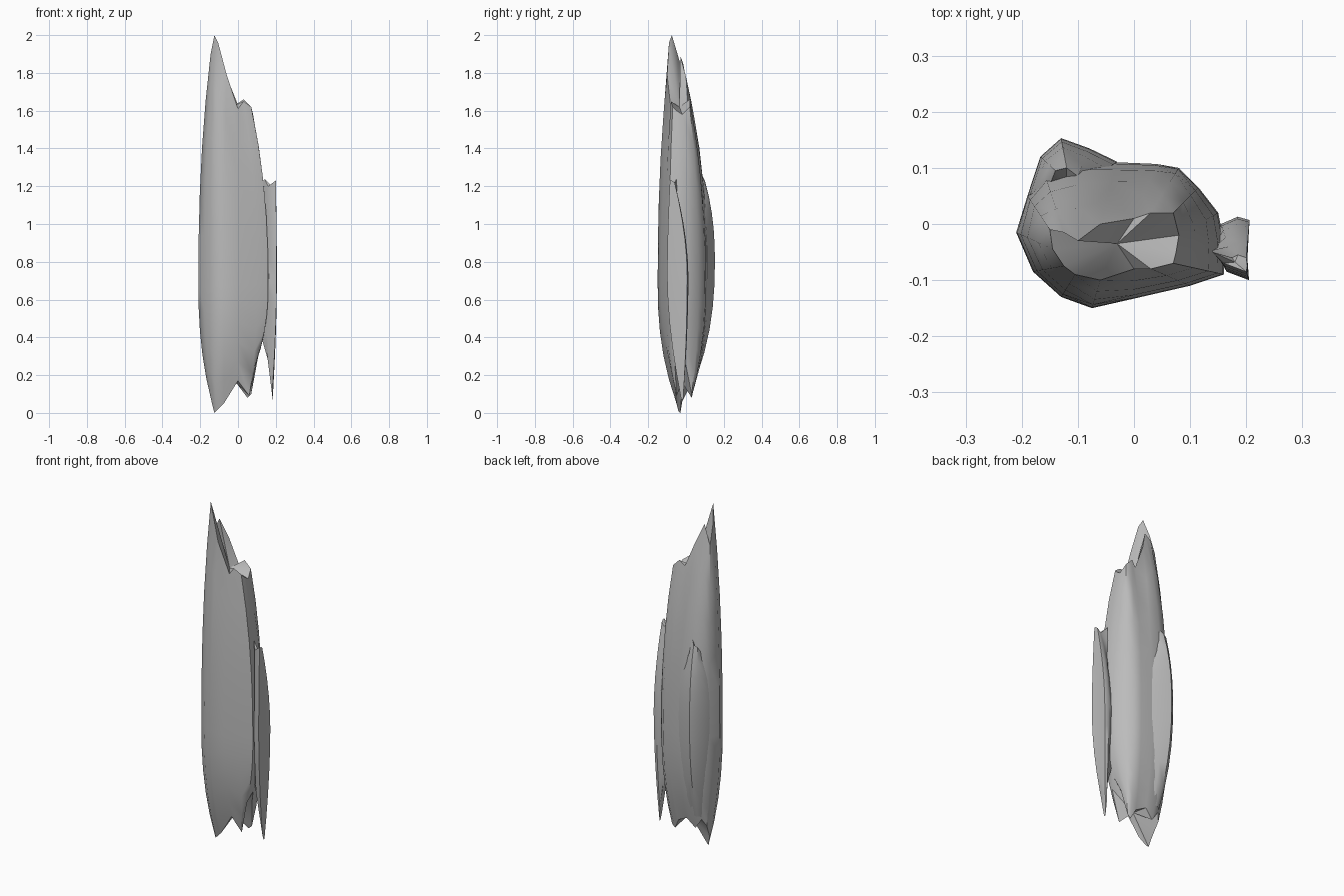
import bpy, bmesh, math

cube = bpy.data.objects.get("Cube")
if cube:
    bpy.data.objects.remove(cube, do_unlink=True)

stone = bpy.data.materials.new("grey stone")
stone.use_nodes = True
stone.diffuse_color = (0.5, 0.5, 0.5, 1)
stone.node_tree.nodes["Principled BSDF"].inputs["Base Color"].default_value = (0.5, 0.5, 0.5, 1)


def shard(name, columns, waist_z, top_mid, low_mid, power=2.3, steps=5):
    """Loft bulging columns: each has a waist (x, y), a top point and a bottom point."""
    bm = bmesh.new()
    rows = []
    for (wx, wy), top, low in columns:
        col = []
        for end, order in ((low, range(steps + 1)), (top, range(steps - 1, -1, -1))):
            for i in order:
                s = i / steps                          # 0 at the tip, 1 at the waist
                b = 1 - (1 - s) ** power
                col.append(bm.verts.new((end[0] + (wx - end[0]) * b,
                                         end[1] + (wy - end[1]) * b,
                                         end[2] + (waist_z - end[2]) * s)))
        rows.append(col)
    hi, lo = bm.verts.new(top_mid), bm.verts.new(low_mid)
    for a, b in zip(rows, rows[1:] + rows[:1]):
        for k in range(len(a) - 1):
            bm.faces.new((a[k], a[k + 1], b[k + 1], b[k]))
        # broken ends
        bm.faces.new((a[-1], hi, b[-1]))
        bm.faces.new((b[0], lo, a[0]))
    bmesh.ops.recalc_face_normals(bm, faces=bm.faces)
    mesh = bpy.data.meshes.new(name)
    bm.to_mesh(mesh)
    bm.free()
    obj = bpy.data.objects.new(name, mesh)
    bpy.context.collection.objects.link(obj)
    mesh.materials.append(stone)
    bpy.ops.object.select_all(action='DESELECT')
    obj.select_set(True)
    bpy.context.view_layer.objects.active = obj
    bpy.ops.object.shade_smooth_by_angle(angle=math.radians(40))
    return obj


# Main splinter, going round from the right side by way of the back
shard("main_shard", [
    ((-0.21, -0.015), (-0.145, -0.045, 1.90), (-0.14, -0.02, 0.06)),
    ((-0.19, 0.05), (-0.15, -0.01, 1.78), (-0.15, 0.02, 0.14)),
    ((-0.16, 0.09), (-0.125, -0.015, 1.85), (-0.13, 0.04, 0.18)),
    ((-0.10, 0.115), (-0.10, -0.03, 1.89), (-0.09, 0.04, 0.12)),
    ((-0.03, 0.11), (-0.06, 0.00, 1.78), (-0.04, 0.05, 0.17)),
    ((0.04, 0.107), (0.00, 0.01, 1.63), (0.02, 0.04, 0.14)),
    ((0.08, 0.10), (0.03, 0.02, 1.66), (0.05, 0.03, 0.08)),
    ((0.115, 0.065), (0.07, 0.02, 1.62), (0.07, 0.03, 0.10)),
    ((0.15, 0.02), (0.08, -0.02, 1.58), (0.09, 0.00, 0.25)),
    ((0.16, -0.03), (0.075, -0.05, 1.60), (0.12, -0.03, 0.34)),
    ((0.16, -0.09), (0.07, -0.07, 1.62), (0.10, -0.06, 0.28)),
    ((0.10, -0.11), (0.03, -0.08, 1.65), (0.06, -0.05, 0.09)),
    ((0.00, -0.133), (0.00, -0.08, 1.61), (0.00, -0.06, 0.17)),
    ((-0.075, -0.15), (-0.06, -0.10, 1.79), (-0.075, -0.05, 0.05)),
    ((-0.13, -0.13), (-0.105, -0.09, 1.96), (-0.115, -0.04, 0.01)),
    ((-0.18, -0.085), (-0.125, -0.075, 2.00), (-0.125, -0.03, 0.00)),
], 0.68, (-0.03, -0.035, 1.62), (-0.01, -0.02, 0.16))

# Flake standing off the back
shard("back_flake", [
    ((-0.19, 0.05), (-0.15, 0.07, 1.18), (-0.14, 0.02, 0.18)),
    ((-0.167, 0.12), (-0.14, 0.095, 1.22), (-0.13, 0.05, 0.20)),
    ((-0.13, 0.153), (-0.12, 0.10, 1.23), (-0.11, 0.06, 0.20)),
    ((-0.08, 0.135), (-0.10, 0.085, 1.26), (-0.08, 0.06, 0.20)),
    ((-0.03, 0.111), (-0.09, 0.07, 1.22), (-0.05, 0.05, 0.20)),
    ((-0.10, 0.04), (-0.12, 0.04, 1.15), (-0.10, 0.03, 0.25)),
], 0.80, (-0.12, 0.07, 1.19), (-0.10, 0.045, 0.22))

# Thin fin along the left side
shard("side_fin", [
    ((0.155, 0.00), (0.175, -0.06, 1.20), (0.165, -0.02, 0.28)),
    ((0.185, 0.013), (0.185, -0.055, 1.20), (0.178, -0.01, 0.15)),
    ((0.206, 0.007), (0.20, -0.06, 1.22), (0.183, -0.015, 0.07)),
    ((0.202, -0.06), (0.202, -0.075, 1.23), (0.184, -0.025, 0.07)),
    ((0.205, -0.10), (0.20, -0.085, 1.23), (0.180, -0.03, 0.10)),
    ((0.165, -0.085), (0.16, -0.07, 1.20), (0.15, -0.045, 0.34)),
    ((0.14, -0.04), (0.14, -0.05, 1.24), (0.13, -0.03, 0.38)),
], 0.72, (0.18, -0.068, 1.20), (0.17, -0.025, 0.24), power=1.8)
